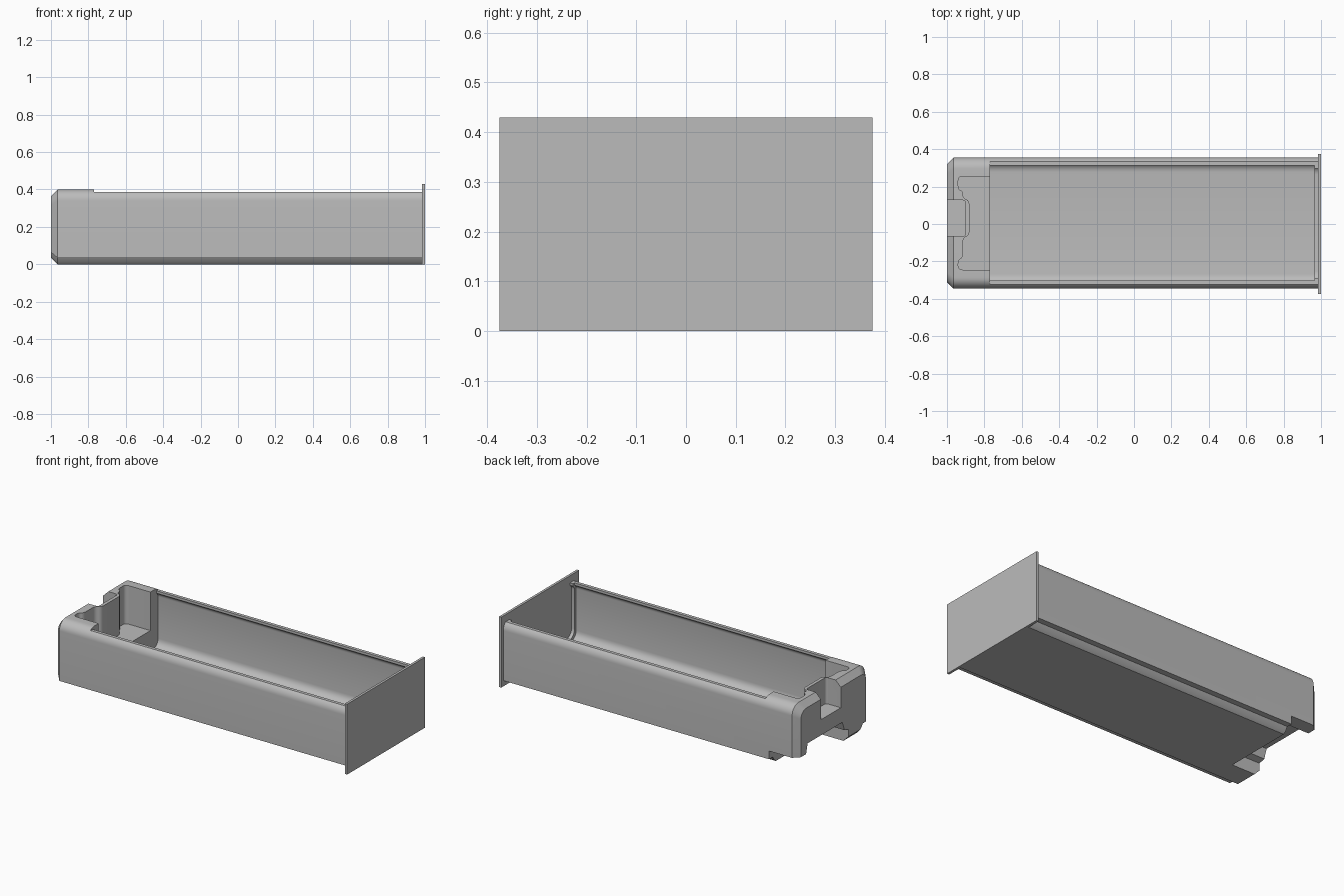
import bpy, bmesh, math

if "Cube" in bpy.data.objects:
    bpy.data.objects.remove(bpy.data.objects["Cube"])

YC = 0.005            # body centre line in y
grey = bpy.data.materials.new("plain_grey")
grey.use_nodes = True
GREY = (0.5, 0.5, 0.5, 1)
grey.diffuse_color = GREY
grey.node_tree.nodes["Principled BSDF"].inputs["Base Color"].default_value = GREY


def loft(name, rings):
    """Solid skinned through rings of 3D points, capped at both ends."""
    bm = bmesh.new()
    loops = [[bm.verts.new(p) for p in r] for r in rings]
    n = len(loops[0])
    for a, b in zip(loops, loops[1:]):
        for i in range(n):
            j = (i + 1) % n
            bm.faces.new((a[i], a[j], b[j], b[i]))
    bm.faces.new(loops[0])
    bm.faces.new(loops[-1])
    bmesh.ops.recalc_face_normals(bm, faces=bm.faces)
    me = bpy.data.meshes.new(name)
    bm.to_mesh(me)
    bm.free()
    me.materials.append(grey)
    ob = bpy.data.objects.new(name, me)
    bpy.context.collection.objects.link(ob)
    return ob


def prism_x(name, prof, x0, x1):
    return loft(name, [[(x, y, z) for y, z in prof] for x in (x0, x1)])


def prism_z(name, plan, z0, z1):
    return loft(name, [[(x, y, z) for x, y in plan] for z in (z0, z1)])


def box(name, x0, x1, y0, y1, z0, z1):
    return prism_z(name, [(x0, y0), (x1, y0), (x1, y1), (x0, y1)], z0, z1)


def arc(cy, cz, r, a0, a1, n=10):
    return [(cy + r * math.cos(math.radians(a0 + (a1 - a0) * i / n)),
             cz + r * math.sin(math.radians(a0 + (a1 - a0) * i / n)))
            for i in range(n + 1)]


def mirrored(half):
    """Close a half profile (bottom to top) across the centre line."""
    return [(YC + y, z) for y, z in half] + [(YC - y, z) for y, z in reversed(half)]


def rounded(plan, r, n=4):
    """Replace each corner of a plan by a small curve."""
    out = []
    for i, p in enumerate(plan):
        ends = []
        for q in (plan[i - 1], plan[(i + 1) % len(plan)]):
            d = math.dist(p, q)
            t = min(r, d * 0.45) / d
            ends.append([p[k] + (q[k] - p[k]) * t for k in (0, 1)])
        for s in (j / n for j in range(n + 1)):
            out.append(tuple((1 - s) ** 2 * ends[0][k] + 2 * s * (1 - s) * p[k]
                             + s * s * ends[1][k] for k in (0, 1)))
    return out


def cut(target, cutter):
    cutter.hide_render = True
    mod = target.modifiers.new("cut", "BOOLEAN")
    mod.operation, mod.solver, mod.object = "DIFFERENCE", "EXACT", cutter
    bpy.context.view_layer.objects.active = target
    bpy.ops.object.modifier_apply(modifier=mod.name)
    bpy.data.objects.remove(cutter)


# Tray body: rounded shoulders, stepped underside, chamfered closed end
outer = mirrored([(0.285, 0), (0.30, 0.012), (0.315, 0.035), (0.35, 0.035)]
                 + arc(0.29, 0.34, 0.06, 0, 90))
tip = [(YC + (y - YC) * 0.9, 0.2 + (z - 0.2) * 0.825) for y, z in outer]
body = loft("tray_body", [[(x, y, z) for y, z in sec] for x, sec in
                          ((-1, tip), (-0.965, outer), (0.985, outer))])

# Lowered rim along the open part
cut(body, box("rim_cutter", -0.77, 1.1, -0.6, 0.6, 0.386, 0.6))


# Long cavity with filleted floor and overhanging rim, narrower by the plate
def cavity(w, floor):
    return mirrored(arc(w - 0.05, floor + 0.05, 0.05, -90, 0, 6)
                    + arc(w - 0.03, 0.345, 0.03, 0, 60, 4)
                    + [(w - 0.015, 0.5)])


cut(body, prism_x("cavity_cutter", cavity(0.323, 0.04), -0.77, 0.965))
cut(body, prism_x("cavity_end_cutter", cavity(0.308, 0.055), 0.9, 1.05))

# Stepped pocket in the closed end
pocket = [(-0.70, 0.255), (-0.94, 0.255), (-0.94, 0.185), (-0.915, 0.175),
          (-0.915, 0.14), (-0.88, 0.125), (-0.88, -0.06), (-0.915, -0.075),
          (-0.915, -0.18), (-0.94, -0.195), (-0.94, -0.245), (-0.70, -0.245)]
cut(body, prism_z("pocket_cutter", rounded(pocket, 0.025), 0.165, 0.6))

# Connector slot through the end face
slot = [(-1.1, -0.065), (-0.9, -0.065), (-0.9, 0.127), (-1.1, 0.127)]
cut(body, prism_z("slot_cutter", rounded(slot, 0.015), 0.24, 0.6))

# Off-centre recess under the closed end, leaving one foot
recess = [(0.5, -0.1), (0.5, 0.085), (0.27, 0.085), (0.255, 0.145),
          (-0.08, 0.145), (-0.10, 0.09), (-0.14, 0.08), (-0.14, -0.1)]
cut(body, prism_x("recess_cutter", recess, -1.1, -0.81))

# Flat end plate
plate = box("end_plate", 0.985, 1, -0.375, 0.375, 0, 0.43)

bpy.ops.object.select_all(action="DESELECT")
body.select_set(True)
bpy.context.view_layer.objects.active = body
bpy.ops.object.shade_smooth_by_angle(angle=math.radians(30))
